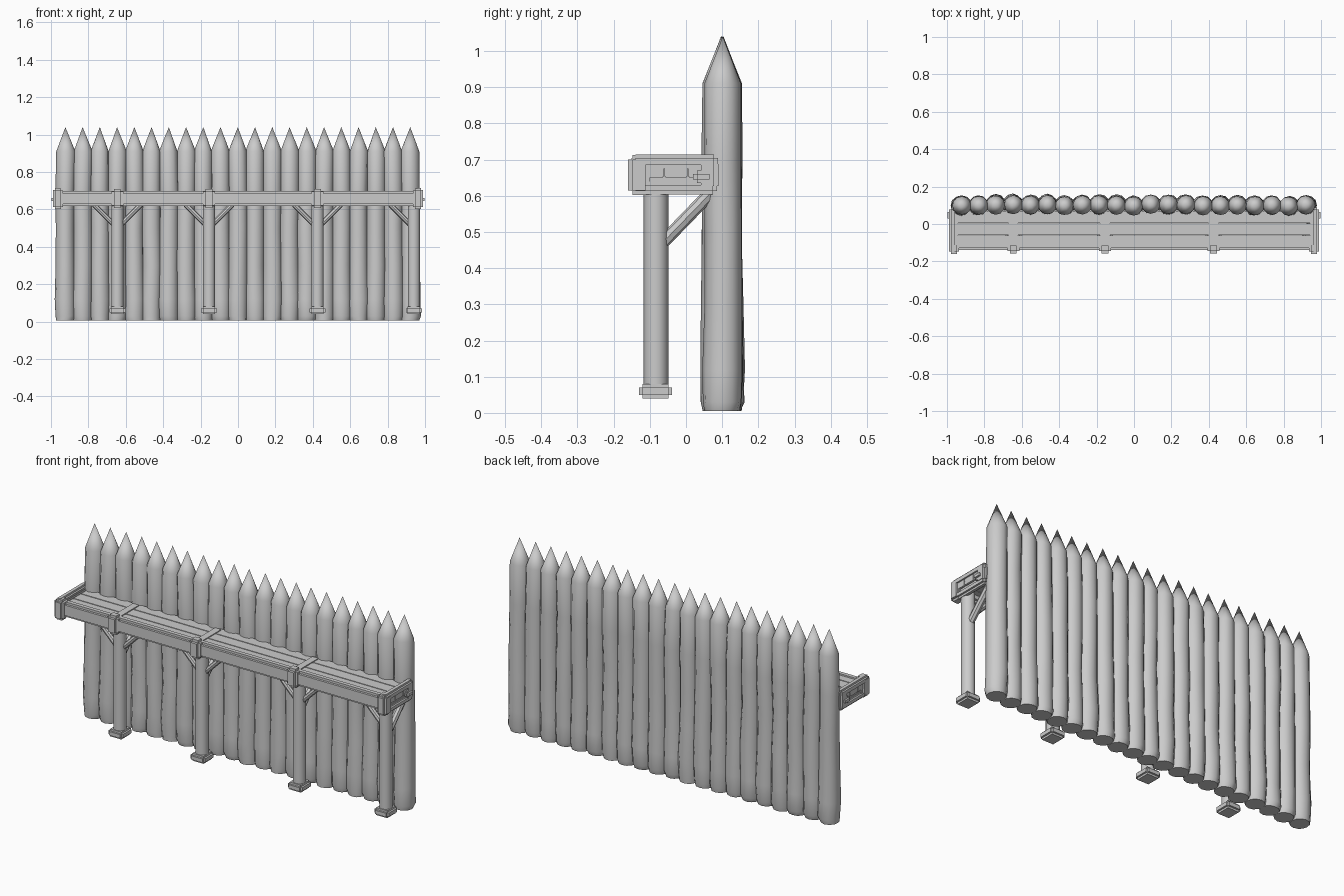
import bpy, bmesh, math, random
from mathutils import Vector

random.seed(4)
cube = bpy.data.objects.get("Cube")
if cube:
    bpy.data.objects.remove(cube)

wood = bpy.data.materials.new("weathered grey")
wood.use_nodes = True
GREY = (0.6, 0.6, 0.6, 1)
wood.diffuse_color = GREY
wood.node_tree.nodes["Principled BSDF"].inputs["Base Color"].default_value = GREY


def finish(name, bm, angle=40):
    bmesh.ops.recalc_face_normals(bm, faces=bm.faces)
    mesh = bpy.data.meshes.new(name)
    bm.to_mesh(mesh)
    bm.free()
    mesh.materials.append(wood)
    obj = bpy.data.objects.new(name, mesh)
    bpy.context.collection.objects.link(obj)
    bpy.ops.object.select_all(action='DESELECT')
    obj.select_set(True)
    bpy.context.view_layer.objects.active = obj
    bpy.ops.object.shade_smooth_by_angle(angle=math.radians(angle))
    return obj


def box(name, x, y, z, bevel=0.008):
    """Beam between (min, max) pairs, with worn edges."""
    bm = bmesh.new()
    bmesh.ops.create_cube(bm, size=1)
    for v in bm.verts:
        v.co = [lo + (c + 0.5) * (hi - lo) for c, (lo, hi) in zip(v.co, (x, y, z))]
    bmesh.ops.bevel(bm, geom=bm.edges[:], offset=bevel, segments=2, affect='EDGES')
    return finish(name, bm)


def pole(name, start, end, radius, sides=10):
    """Round timber between two points."""
    a, b = Vector(start), Vector(end)
    bm = bmesh.new()
    bmesh.ops.create_cone(bm, cap_ends=True, segments=sides, radius1=radius,
                          radius2=radius, depth=(b - a).length)
    turn = (b - a).to_track_quat('Z', 'Y')
    for v in bm.verts:
        v.co = turn @ v.co + (a + b) / 2
    return finish(name, bm)


def stake(name, x, y):
    """Sharpened log with a slightly uneven trunk."""
    bm = bmesh.new()
    sides, rings = 12, []
    for z, r in ((0.005, 0.048), (0.03, 0.054), (0.12, 0.055), (0.3, 0.052),
                 (0.5, 0.051), (0.7, 0.051), (0.91, 0.05)):
        dx, dy = random.uniform(-.003, .003), random.uniform(-.003, .003)
        ring = []
        for i in range(sides):
            a = math.tau * i / sides
            rr = r * random.uniform(0.96, 1.03)
            ring.append(bm.verts.new((x + dx + rr * math.cos(a), y + dy + rr * math.sin(a), z)))
        rings.append(ring)
    tip = bm.verts.new((x, y, 1.04))
    bm.faces.new(rings[0])
    for i in range(sides):
        j = (i + 1) % sides
        for low, high in zip(rings, rings[1:]):
            bm.faces.new((low[i], low[j], high[j], high[i]))
        bm.faces.new((rings[-1][i], rings[-1][j], tip))
    finish(name, bm, 50)


# Palisade wall
for n in range(21):
    stake(f"wall_stake_{n + 1}", -0.923 + n * 0.0922, 0.1 + random.uniform(-.004, .004))

# Walkway: planks, front beam and rear ledger
for n in range(3):
    y = -0.125 + n * 0.065
    box(f"deck_plank_{n + 1}", (-0.98, 0.98), (y, y + 0.064), (0.65, 0.69), 0.003)
box("front_beam", (-0.99, 0.98), (-0.14, -0.095), (0.618, 0.698), 0.012)
box("rear_ledger", (-0.98, 0.98), (0.035, 0.075), (0.62, 0.685))

# End frames with a recessed panel and a jutting tie peg
for side, label in ((-1, "right"), (1, "left")):
    def end_part(part, near, far, y, z, bevel=0.006):
        box(f"{label}_{part}", sorted((side * near, side * far)), y, z, bevel)
    end_part("end_panel", 0.94, 0.972, (-0.14, 0.085), (0.615, 0.7))
    end_part("end_top_rail", 0.95, 0.988, (-0.15, 0.088), (0.675, 0.714), 0.01)
    end_part("end_bottom_rail", 0.95, 0.985, (-0.15, 0.085), (0.603, 0.64), 0.01)
    end_part("end_front_block", 0.935, 0.99, (-0.16, -0.1), (0.602, 0.712), 0.012)
    end_part("end_rear_block", 0.945, 0.988, (0.03, 0.09), (0.615, 0.7), 0.012)
    end_part("end_peg", 0.97, 0.998, (0.02, 0.075), (0.635, 0.67), 0.01)

# Posts with feet, braces and cross beams
POST_Y = -0.083
for n, (x, brace_sides) in enumerate(((-0.645, (-1, 1)), (-0.155, (-1, 1)),
                                      (0.425, (-1, 1)), (0.94, (-1,))), 1):
    pole(f"post_{n}", (x, POST_Y, 0.06), (x, POST_Y, 0.64), 0.034)
    box(f"post_foot_{n}", (x - 0.043, x + 0.043), (-0.13, -0.038), (0.04, 0.08), 0.01)
    pole(f"rear_brace_{n}", (x, -0.07, 0.465), (x, 0.085, 0.625), 0.018, 8)
    for s in brace_sides:
        pole(f"side_brace_{n}_{'left' if s > 0 else 'right'}", (x + s * 0.015, POST_Y, 0.515),
             (x + s * 0.125, POST_Y, 0.625), 0.014, 8)
    if n < 4:
        box(f"cross_beam_{n}", (x - 0.026, x + 0.026), (-0.15, 0.06), (0.62, 0.695))
        box(f"beam_joint_{n}", (x - 0.032, x + 0.032), (-0.158, -0.1), (0.608, 0.71), 0.014)
